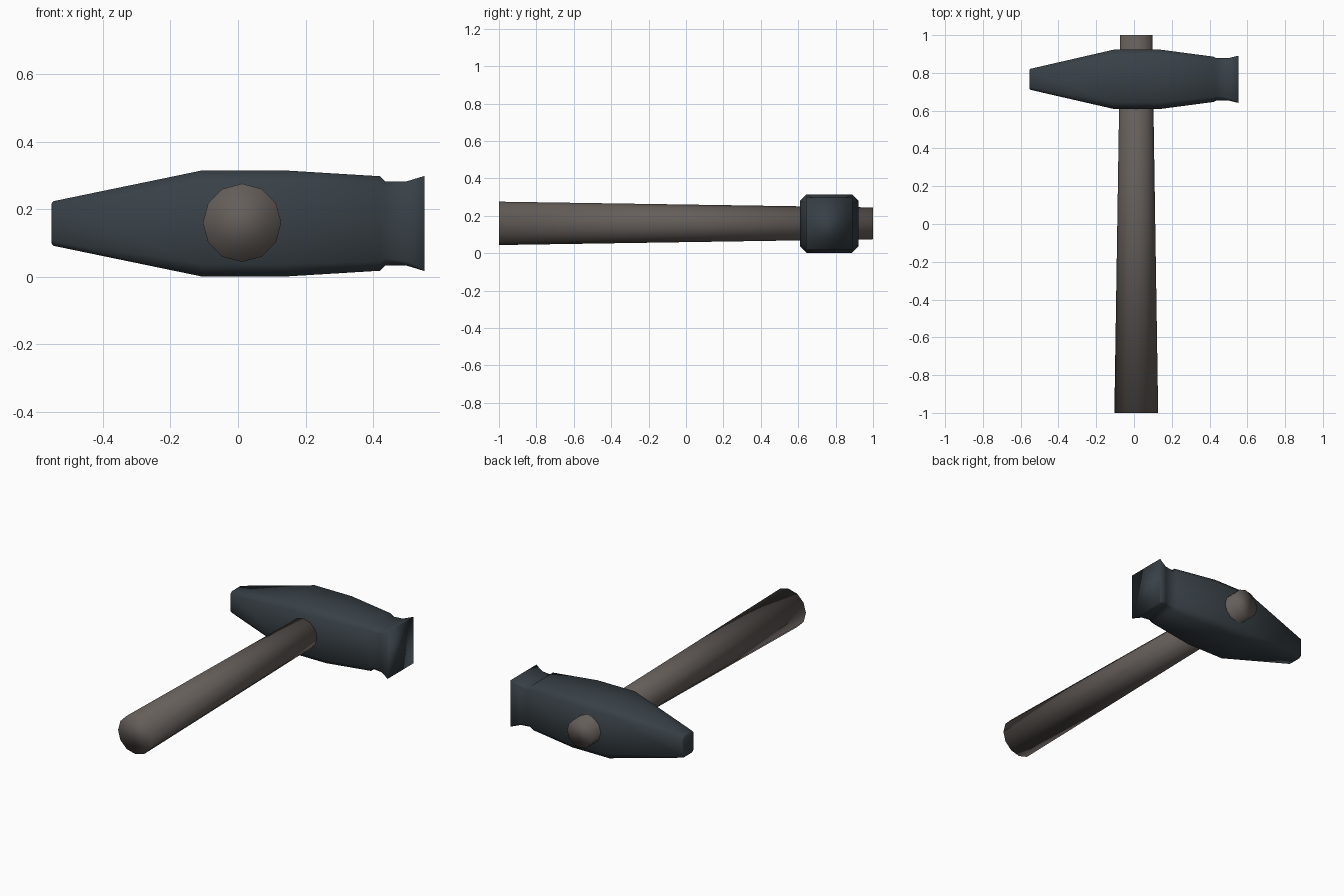
import bpy
import bmesh
from math import radians
from mathutils import Matrix

cube = bpy.data.objects.get("Cube")
if cube:
    bpy.data.objects.remove(cube, do_unlink=True)


def make_material(name, rgb):
    mat = bpy.data.materials.new(name)
    mat.use_nodes = True
    color = (*rgb, 1)
    mat.diffuse_color = color
    bsdf = mat.node_tree.nodes["Principled BSDF"]
    bsdf.inputs["Base Color"].default_value = color
    bsdf.inputs["Roughness"].default_value = 0.7
    return mat


def finish(name, bm, mat):
    """Turn a bmesh into a smooth-shaded object."""
    bmesh.ops.recalc_face_normals(bm, faces=bm.faces)
    for face in bm.faces:
        face.smooth = True
    mesh = bpy.data.meshes.new(name)
    bm.to_mesh(mesh)
    bm.free()
    mesh.materials.append(mat)
    obj = bpy.data.objects.new(name, mesh)
    bpy.context.collection.objects.link(obj)
    return obj


def ring(bm, x, hy, hz, cut):
    """Rectangular section across x with chamfered corners."""
    cy, cz = 0.766, 0.158
    a, b = hy - cut, hz - cut
    outline = [(hy, -b), (hy, b), (a, hz), (-a, hz),
               (-hy, b), (-hy, -b), (-a, -hz), (a, -hz)]
    return [bm.verts.new((x, cy + y, cz + z)) for y, z in outline]


wood = make_material("dark wood", (0.13, 0.112, 0.102))
steel = make_material("blue grey steel", (0.04, 0.052, 0.062))

# Handle: tapered shaft running through the head
bm = bmesh.new()
bmesh.ops.create_cone(
    bm, cap_ends=True, segments=12, radius1=0.116, radius2=0.085, depth=2,
    matrix=Matrix.Translation((0.012, 0, 0.16)) @ Matrix.Rotation(radians(-90), 4, "X"))
finish("handle", bm, wood)

# Head: narrow peen, thick eye, stepped neck and flared striking face
# (x, half width, half height, corner chamfer)
sections = [
    (-0.553, 0.050, 0.058, 0.012),
    (-0.547, 0.056, 0.066, 0.014),
    (-0.107, 0.157, 0.157, 0.036),
    (0.140, 0.157, 0.157, 0.036),
    (0.420, 0.120, 0.140, 0.028),
    (0.436, 0.112, 0.125, 0.022),
    (0.500, 0.112, 0.125, 0.012),
    (0.553, 0.125, 0.141, 0.002),
]
bm = bmesh.new()
rings = [ring(bm, *s) for s in sections]
for r0, r1 in zip(rings, rings[1:]):
    for i in range(len(r0)):
        j = (i + 1) % len(r0)
        bm.faces.new((r0[i], r0[j], r1[j], r1[i]))
bm.faces.new(rings[0])
bm.faces.new(rings[-1])
finish("hammer_head", bm, steel)
